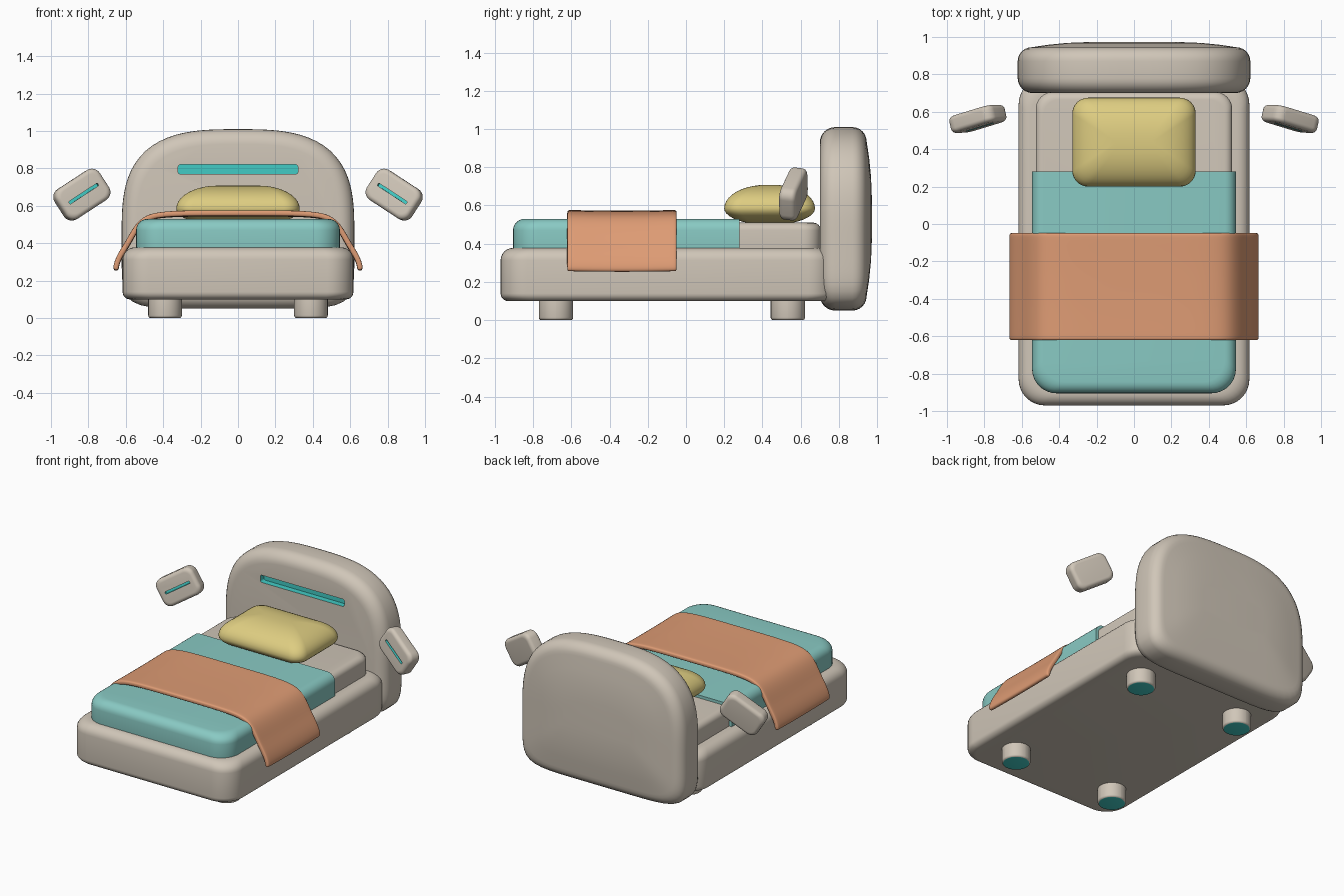
import bpy, bmesh, math
from mathutils import Vector

if "Cube" in bpy.data.objects:
    bpy.data.objects.remove(bpy.data.objects["Cube"])


def material(name, rgb):
    m = bpy.data.materials.new(name)
    m.diffuse_color = (*rgb, 1)
    m.use_nodes = True
    m.node_tree.nodes["Principled BSDF"].inputs["Base Color"].default_value = m.diffuse_color
    return m


BEIGE = material("warm beige", (0.63, 0.565, 0.48))
GLOW = material("bright teal", (0.055, 0.60, 0.56))
TEAL = material("soft teal", (0.25, 0.59, 0.55))
ORANGE = material("soft orange", (0.73, 0.33, 0.175))
YELLOW = material("pale yellow", (0.73, 0.61, 0.22))


def rounded_rect(x0, x1, y0, y1, r, n=8):
    pts = []
    for i, (cx, cy) in enumerate([(x1 - r, y1 - r), (x0 + r, y1 - r),
                                  (x0 + r, y0 + r), (x1 - r, y0 + r)]):
        for k in range(n + 1):
            t = math.pi / 2 * (i + k / n)
            pts.append((cx + r * math.cos(t), cy + r * math.sin(t)))
    return pts


def round_rings(w0, w1, r0, r1, n=6):
    """(inset, height) pairs for a slab with rounded lower and upper edges."""
    ts = [math.pi / 2 * k / n for k in range(n + 1)]
    low = [(r0 * (1 - math.sin(t)), w0 + r0 * (1 - math.cos(t))) for t in ts]
    top = [(r1 * (1 - math.cos(t)), w1 - r1 * (1 - math.sin(t))) for t in ts]
    return low + top


def smooth(ob, angle=40):
    bpy.ops.object.select_all(action='DESELECT')
    ob.select_set(True)
    bpy.context.view_layer.objects.active = ob
    bpy.ops.object.shade_smooth_by_angle(angle=math.radians(angle))


def finish(name, bm, mats):
    bmesh.ops.recalc_face_normals(bm, faces=bm.faces[:])
    me = bpy.data.meshes.new(name)
    bm.to_mesh(me)
    bm.free()
    for m in mats:
        me.materials.append(m)
    ob = bpy.data.objects.new(name, me)
    bpy.context.collection.objects.link(ob)
    return ob


def loft(name, outline, rings, mats, axis='z', cut_y=None):
    """Stack inset copies of an outline along an axis and cap the ends."""
    us, vs = [p[0] for p in outline], [p[1] for p in outline]
    cu, cv = (min(us) + max(us)) / 2, (min(vs) + max(vs)) / 2
    hu, hv = max(us) - cu, max(vs) - cv
    bm = bmesh.new()
    loops = []
    for ins, w in rings:
        loop = []
        for u, v in outline:
            a = cu + (u - cu) * (hu - ins) / hu
            b = cv + (v - cv) * (hv - ins) / hv
            loop.append(bm.verts.new((a, b, w) if axis == 'z' else (a, w, b)))
        loops.append(loop)
    n = len(outline)
    for A, B in zip(loops, loops[1:]):
        for i in range(n):
            j = (i + 1) % n
            bm.faces.new((A[i], A[j], B[j], B[i]))
    bm.faces.new(loops[0])
    bm.faces.new(loops[-1])
    if cut_y is not None:
        r = bmesh.ops.bisect_plane(bm, geom=bm.verts[:] + bm.edges[:] + bm.faces[:],
                                   plane_co=(0, cut_y, 0), plane_no=(0, 1, 0),
                                   clear_outer=True)
        edges = [e for e in r['geom_cut'] if isinstance(e, bmesh.types.BMEdge)]
        bmesh.ops.holes_fill(bm, edges=edges)
    ob = finish(name, bm, mats)
    smooth(ob)
    return ob


def cut_slot(ob, outline, w0, w1):
    """Carve a recessed glowing slot into a part."""
    cutter = loft("slot_cutter", outline, [(0, w0), (0, w1)], [BEIGE, GLOW], 'y')
    cutter.hide_render = True
    for p in cutter.data.polygons:
        p.material_index = 1
    bpy.ops.object.select_all(action='DESELECT')
    ob.select_set(True)
    bpy.context.view_layer.objects.active = ob
    mod = ob.modifiers.new("slot", 'BOOLEAN')
    mod.operation = 'DIFFERENCE'
    mod.solver = 'EXACT'
    mod.object = cutter
    bpy.ops.object.modifier_apply(modifier=mod.name)
    bpy.data.objects.remove(cutter)
    smooth(ob)


# Bed base and mattress
loft("bed_base", rounded_rect(-0.617, 0.617, -0.97, 0.78, 0.14),
     round_rings(0.10, 0.378, 0.04, 0.065), [BEIGE])
loft("mattress", rounded_rect(-0.525, 0.525, -0.89, 0.705, 0.09),
     round_rings(0.34, 0.51, 0.01, 0.04), [BEIGE])

# Blanket with a straight cut edge toward the pillow
loft("blanket", rounded_rect(-0.545, 0.545, -0.905, 0.6, 0.13),
     round_rings(0.36, 0.53, 0.01, 0.06), [TEAL], cut_y=0.28)

# Headboard: arched outline, rounded edges, slightly bulging back
arch = []
for k in range(96):
    t = 2 * math.pi * k / 96
    c, s = math.cos(t), math.sin(t)
    e, h = (3, 0.56) if s >= 0 else (7, 0.40)
    r = (abs(c) ** e + abs(s) ** e) ** (-1 / e)
    arch.append((0.622 * r * c, 0.45 + h * r * s))
head = loft("headboard", arch,
            round_rings(0.70, 0.945, 0.08, 0.075) + [(0.16, 0.958), (0.26, 0.968), (0.36, 0.972)],
            [BEIGE, GLOW], 'y')
cut_slot(head, rounded_rect(-0.32, 0.32, 0.77, 0.82, 0.012, 4), 0.65, 0.74)

# Pillow
rings = []
for k in range(-10, 11):
    t = math.pi / 2 * k / 10
    rings.append((0.22 * (1 - math.cos(t)), 0.585 + (0.123 if k > 0 else 0.085) * math.sin(t)))
loft("pillow", rounded_rect(-0.33, 0.33, 0.2, 0.675, 0.085), rings, [YELLOW])

# Throw draped across the bed
half = [(0.15, 0.558), (0.3, 0.557), (0.42, 0.551), (0.5, 0.531), (0.55, 0.472),
        (0.587, 0.40), (0.63, 0.335), (0.653, 0.28), (0.651, 0.252)]
path = [(-x, z) for x, z in reversed(half)] + [(0, 0.558)] + half
ys = [-0.622, -0.605, -0.45, -0.335, -0.22, -0.065, -0.048]
bm = bmesh.new()
rows = [[bm.verts.new((x, y, z + 0.003 * (abs(y + 0.335) > 0.2))) for x, z in path] for y in ys]
for A, B in zip(rows, rows[1:]):
    for i in range(len(path) - 1):
        bm.faces.new((A[i], A[i + 1], B[i + 1], B[i]))
throw = finish("throw", bm, [ORANGE])
sol = throw.modifiers.new("thickness", 'SOLIDIFY')
sol.thickness = 0.03
sol.offset = 0
sub = throw.modifiers.new("soften", 'SUBSURF')
sub.levels = sub.render_levels = 2
for p in throw.data.polygons:
    p.use_smooth = True

for side, sx in (("right", 1), ("left", -1)):
    # Legs with bright undersides
    for end, y in (("front", -0.68), ("back", 0.533)):
        disc = rounded_rect(sx * 0.39 - 0.09, sx * 0.39 + 0.09, y - 0.09, y + 0.09, 0.0899)
        leg = loft(end + "_leg_" + side, disc, round_rings(0.0, 0.13, 0.014, 0.005, 4), [BEIGE, GLOW])
        for p in leg.data.polygons:
            if p.normal.z < -0.95:
                p.material_index = 1
    # Floating side pads with a slot in the front
    pad = loft("side_pad_" + side, rounded_rect(-0.142, 0.142, -0.095, 0.095, 0.05),
               round_rings(-0.046, 0.046, 0.025, 0.025), [BEIGE, GLOW], 'y')
    cut_slot(pad, rounded_rect(-0.095, 0.095, -0.008, 0.008, 0.005, 3), -0.08, -0.025)
    pad.location = (sx * 0.835, 0.562, 0.66)
    pad.rotation_euler = (math.radians(-8), sx * math.radians(32), -sx * math.radians(17))
